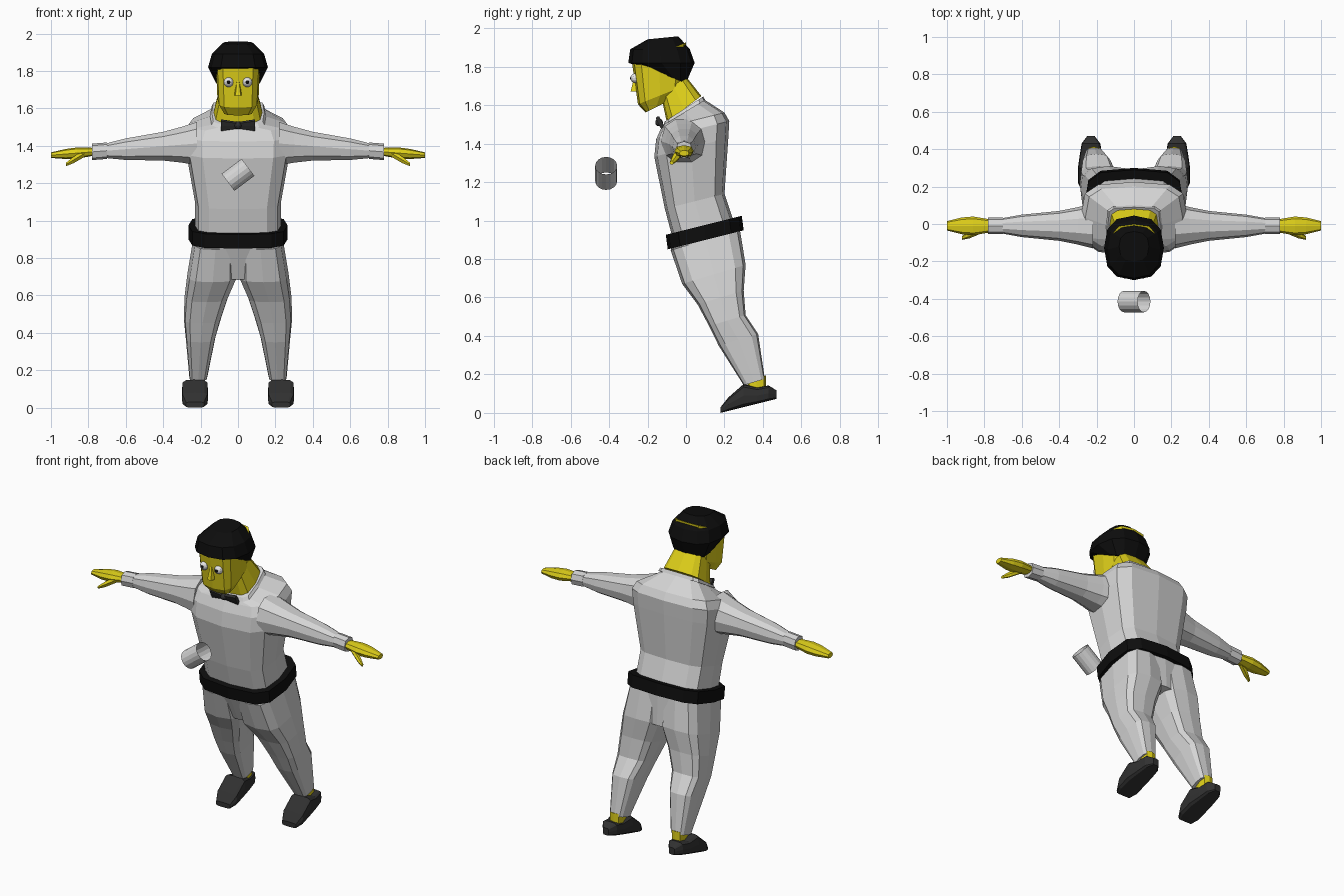
import bpy, bmesh, math
from mathutils import Vector, Matrix

cube = bpy.data.objects.get("Cube")
if cube:
    bpy.data.objects.remove(cube, do_unlink=True)


def make_material(name, red, green, blue):
    material = bpy.data.materials.new(name)
    material.use_nodes = True
    color = (red, green, blue, 1)
    material.diffuse_color = color
    material.node_tree.nodes["Principled BSDF"].inputs["Base Color"].default_value = color
    return material


suit = make_material("suit_white", 0.66, 0.66, 0.66)
skin = make_material("skin_yellow", 0.74, 0.63, 0.01)
black = make_material("deep_black", 0.004, 0.004, 0.004)
charcoal = make_material("charcoal", 0.03, 0.03, 0.03)
eye_white = make_material("eye_white", 0.8, 0.8, 0.8)


def finish(name, bm, material):
    bmesh.ops.recalc_face_normals(bm, faces=bm.faces)
    mesh = bpy.data.meshes.new(name)
    bm.to_mesh(mesh)
    bm.free()
    mesh.materials.append(material)
    bpy.context.collection.objects.link(bpy.data.objects.new(name, mesh))


def across_body(height, front, back, left, right, slope):
    """Section of the leaning body; slope lifts its back above its front."""
    half_depth = (back - front) / 2
    center = Vector(((left + right) / 2, (front + back) / 2, height))
    return center, Vector(((right - left) / 2, 0, 0)), Vector((0, half_depth, slope * half_depth))


def centred(height, front, back, half_width, slope=0.25):
    return across_body(height, front, back, -half_width, half_width, slope)


def across_arm(side, x, radius, flatness=1):
    """Upright section of the gently drooping arm."""
    center = Vector((side * x, -0.01, 1.43 - 0.08 * x))
    return center, Vector((0, radius, 0)), Vector((0, 0, radius * flatness))


def loft(name, sections, material, sides=12, power=3.5, caps=True):
    """Skin rounded-box sections into a flat-shaded solid."""
    bm = bmesh.new()

    def bulge(value):
        return math.copysign(abs(round(value, 6)) ** (2 / power), value)

    rings = []
    for center, across, depth in sections:
        angles = [math.tau * k / sides for k in range(sides)]
        rings.append([bm.verts.new(center + across * bulge(math.cos(a)) + depth * bulge(math.sin(a)))
                      for a in angles])
    for low, high in zip(rings, rings[1:]):
        for k in range(sides):
            bm.faces.new((low[k - 1], low[k], high[k], high[k - 1]))
    if caps:
        bm.faces.new(rings[0])
        bm.faces.new(rings[-1])
    finish(name, bm, material)


def ball(name, location, radius, material):
    bm = bmesh.new()
    bmesh.ops.create_uvsphere(bm, u_segments=12, v_segments=8, radius=radius,
                              matrix=Matrix.Translation(location))
    finish(name, bm, material)


# Jacket with a steep neckline, then the collar band around it
loft("jacket", [
    centred(0.95, -0.07, 0.25, 0.23),
    centred(1.1, -0.11, 0.2, 0.23),
    centred(1.38, -0.165, 0.22, 0.28),
    centred(1.47, -0.155, 0.225, 0.285),
    centred(1.52, -0.13, 0.2, 0.26),
    centred(1.56, -0.12, 0.1, 0.14, slope=0.6)], suit)
loft("collar", [
    centred(1.56, -0.12, 0.1, 0.15, slope=0.6),
    centred(1.58, -0.11, 0.09, 0.14, slope=0.65)], suit, power=5)

# Belt and pelvis
loft("belt", [
    centred(0.9, -0.095, 0.3, 0.265),
    centred(0.975, -0.105, 0.29, 0.265)], black)
loft("pelvis", [
    centred(0.72, 0, 0.29, 0.17),
    centred(0.9, -0.08, 0.28, 0.24)], suit)

# Neck, head and hair
loft("neck", [
    centred(1.58, -0.1, 0.08, 0.13, slope=0.75),
    centred(1.7, -0.13, 0, 0.1, slope=0.75)], skin)
loft("head", [
    centred(1.59, -0.21, -0.1, 0.08, slope=0.5),
    centred(1.65, -0.25, -0.02, 0.11, slope=0.4),
    centred(1.87, -0.28, 0, 0.12, slope=0.4)], skin)
loft("hair", [
    centred(1.74, -0.13, 0, 0.12, slope=-0.4),
    centred(1.82, -0.3, 0.045, 0.16, slope=0),
    centred(1.89, -0.29, 0.02, 0.14, slope=0),
    centred(1.95, -0.2, -0.04, 0.08, slope=0.1)], black, power=2.5)
loft("nose", [
    centred(1.75, -0.27, -0.24, 0.008, slope=0),
    centred(1.67, -0.29, -0.24, 0.02, slope=0)], skin, sides=6)
ball("bow_knot", (0, -0.14, 1.51), 0.02, charcoal)

for side, word in ((1, "left_"), (-1, "right_")):
    # Eye and flared bow wing
    ball(word + "eye", (side * 0.05, -0.262, 1.74), 0.026, eye_white)
    ball(word + "pupil", (side * 0.05, -0.28, 1.74), 0.011, black)
    loft(word + "bow_wing", [
        (Vector((side * x, -0.135, 1.51)), Vector((0, 0.01, 0.005)), Vector((0, -height / 2, height)))
        for x, height in ((0, 0.015), (0.09, 0.03))], charcoal, sides=8, power=6)

    # Sleeve, cuff, mitten hand and thumb
    loft(word + "sleeve", [across_arm(side, x, radius) for x, radius in (
        (0.22, 0.12), (0.3, 0.1), (0.4, 0.08), (0.6, 0.06), (0.71, 0.04))], suit, sides=10, power=2.4)
    loft(word + "cuff", [across_arm(side, x, 0.044) for x in (0.7, 0.78)], suit, sides=8, power=2.4)
    loft(word + "hand", [across_arm(side, x, radius, flatness=0.6) for x, radius in (
        (0.77, 0.035), (0.86, 0.05), (0.92, 0.045), (1, 0.025))], skin, sides=8, power=2.5)
    wrist, fingertip = Vector((side * 0.82, -0.03, 1.36)), Vector((side * 0.92, -0.075, 1.3))
    loft(word + "thumb", [
        (wrist.lerp(fingertip, t), Vector((0, radius, 0)), Vector((0, 0, radius)))
        for t, radius in ((0, 0.022), (0.6, 0.02), (1, 0.01))], skin, sides=6, power=2)

    # Trouser leg and ankle
    loft(word + "trouser_leg", [
        across_body(height, front, back, side * inner, side * outer, 0.3)
        for height, front, back, inner, outer in (
            (0.16, 0.3, 0.41, 0.165, 0.26),
            (0.38, 0.17, 0.375, 0.12, 0.28),
            (0.48, 0.12, 0.31, 0.09, 0.29),
            (0.6, 0.06, 0.3, 0.05, 0.285),
            (0.72, -0.02, 0.31, 0, 0.27),
            (0.9, -0.08, 0.28, 0, 0.24))], suit)
    loft(word + "ankle", [
        across_body(height, 0.32, 0.415, side * 0.18, side * 0.25, 0.3)
        for height in (0.1, 0.18)], skin, sides=8)

    # Shoe resting on its toe, with the sole rising toward the heel
    shoe = []
    for y, thickness, half_width in (
            (0.18, 0.03, 0.05), (0.22, 0.07, 0.07), (0.3, 0.12, 0.07),
            (0.37, 0.085, 0.06), (0.43, 0.08, 0.05), (0.47, 0.045, 0.02)):
        sole = (y - 0.18) / 4
        shoe.append((Vector((side * 0.23, y, sole + thickness / 2)),
                     Vector((half_width, 0, 0)), Vector((0, 0, thickness / 2))))
    loft(word + "shoe", shoe, charcoal, power=4.5)

# Loose open cuff floating ahead of the chest
axis = Vector((0.8, 0, 0.6))
radius = 0.057
loft("floating_cuff", [
    (Vector((0, -0.415, 1.245)) + axis * offset, Vector((0, radius, 0)),
     Vector((-axis.z, 0, axis.x)) * radius)
    for offset in (-0.067, 0.067)], suit, sides=16, power=2, caps=False)
